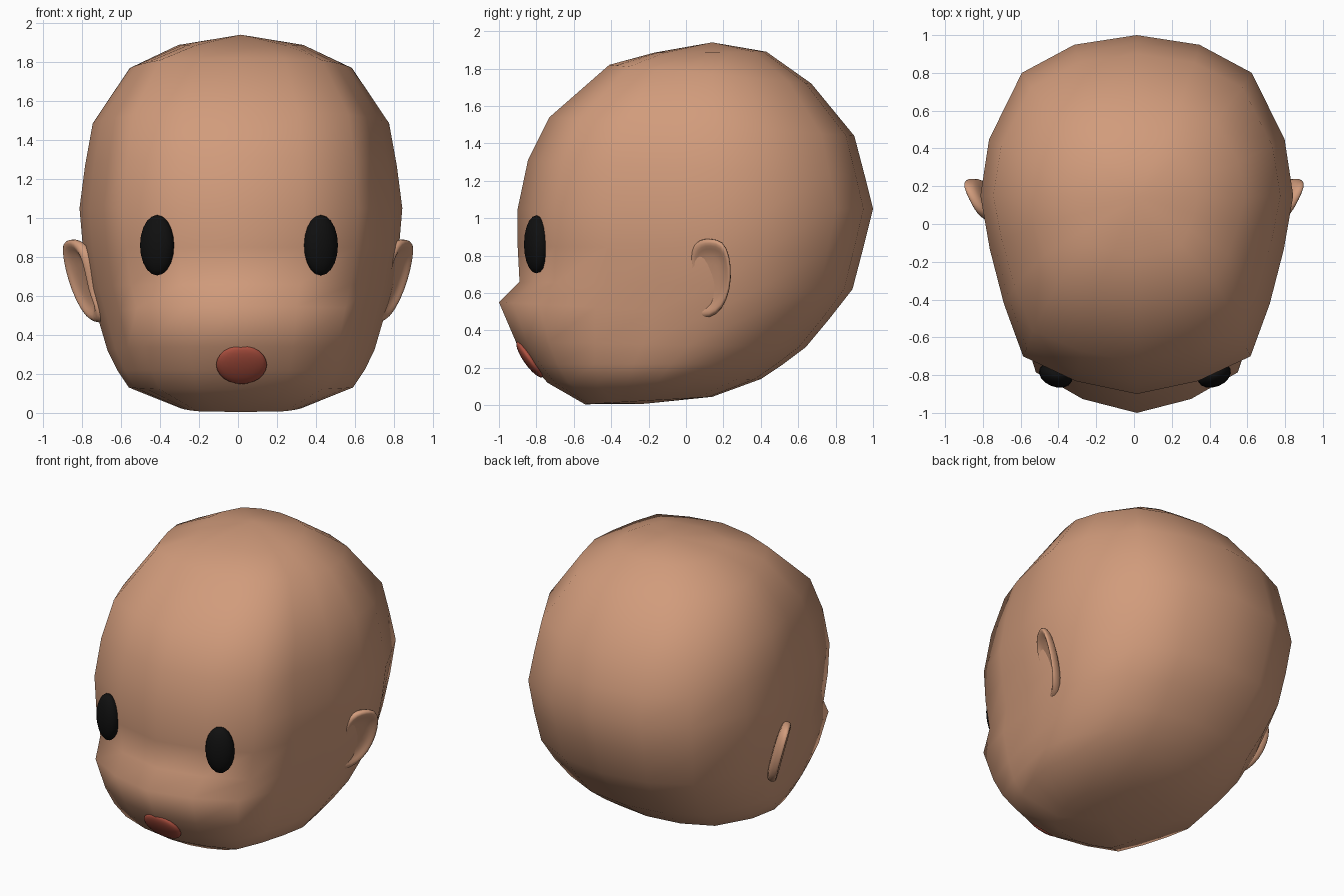
import bpy, bmesh, math
from mathutils import Vector, Matrix

if "Cube" in bpy.data.objects:
    bpy.data.objects.remove(bpy.data.objects["Cube"])

def material(name, rgb):
    m = bpy.data.materials.new(name)
    m.diffuse_color = (*rgb, 1)
    m.use_nodes = True
    m.node_tree.nodes["Principled BSDF"].inputs["Base Color"].default_value = m.diffuse_color
    return m

skin = material("skin", (0.64, 0.33, 0.20))
black = material("eye_black", (0.005, 0.005, 0.005))
red = material("mouth_red", (0.42, 0.08, 0.05))

def finish(name, bm, mat):
    bmesh.ops.recalc_face_normals(bm, faces=bm.faces)
    for f in bm.faces:
        f.smooth = True
    me = bpy.data.meshes.new(name)
    bm.to_mesh(me)
    bm.free()
    me.materials.append(mat)
    ob = bpy.data.objects.new(name, me)
    bpy.context.collection.objects.link(ob)
    return ob

def loft(bm, rings, start, end=None):
    """Skin closed rings, closing the ends with a fan to a point."""
    rows = [[bm.verts.new(p) for p in r] for r in rings]
    n = len(rows[0])
    for a, b in zip(rows, rows[1:]):
        for i in range(n):
            j = (i + 1) % n
            bm.faces.new((a[i], a[j], b[j], b[i]))
    for row, p in ((rows[0], start), (rows[-1], end)):
        tip = bm.verts.new(p)
        for i in range(n):
            bm.faces.new((row[i], row[(i + 1) % n], tip))

# Head: one half outline (x/width, back-to-front position) scaled per ring
OUTLINE = [(0, 1), (.40, .94), (.735, .765), (.945, .35), (1, 0), (.94, -.27),
           (.85, -.545), (.727, -.81), (.39, -.935), (0, -1)]
# z front, z back, y front, y back, y widest, half width
RINGS = [(1.885, 1.89, -.17, .43, .14, .32),
         (1.82, 1.72, -.41, .67, .14, .57),
         (1.54, 1.44, -.73, .90, .15, .76),
         (1.31, 1.23, -.845, .955, .15, .80),
         (1.05, 1.05, -.90, 1.0, .15, .828),
         (.85, .83, -.90, .945, .15, .81),
         (.66, .62, -.89, .89, .15, .775),
         (.55, .46, -1.0, .765, .13, .735),
         (.34, .31, -.91, .64, .02, .685),
         (.22, .22, -.83, .52, -.08, .635),
         (.12, .14, -.74, .40, -.15, .575),
         (.005, .045, -.54, .14, -.22, .31)]
CX = 0.015
rings = []
full = OUTLINE + [(-x, v) for x, v in OUTLINE[-2:0:-1]]
for zf, zb, yf, yb, yc, w in RINGS:
    ring = []
    for u, v in full:
        y = yc + v * ((yb - yc) if v > 0 else (yc - yf))
        t = (y - yf) / (yb - yf)
        ring.append((CX + u * w, y, zf + (zb - zf) * t))
    rings.append(ring)
bm = bmesh.new()
loft(bm, rings, (CX, .14, 1.94), (CX, -.22, .008))
finish("head", bm, skin)

# Ears: a flared plate with a raised rim and a hollow
EAR = [(.13, .892), (.20, .88), (.235, .80), (.245, .68), (.222, .56), (.165, .48),
       (.08, .453), (.025, .49), (.028, .55), (.045, .63), (.018, .75), (.025, .84), (.07, .887)]
EY, EZ = .135, .68

def ear(name, side):
    def point(y, z, s, off):
        y, z = (y - EY) * s, (z - EZ) * s
        x = .825 + .5 * y + .28 * z + off
        return (side * x, EY + y, EZ + z)
    layers = [(.85, -.075), (1, -.055), (1.01, -.015), (.9, .003), (.74, -.015), (.6, -.03)]
    bm = bmesh.new()
    loft(bm, [[point(y, z, s, o) for y, z in EAR] for s, o in layers],
         point(EY, EZ, 0, -.085), point(EY, EZ, 0, -.035))
    ob = finish(name, bm, skin)
    ob.modifiers.new("smooth", "SUBSURF").levels = 1
    ob.modifiers["smooth"].render_levels = 1

ear("right_ear", 1)
ear("left_ear", -1)

def ellipsoid(name, centre, radii, rot, mat, seg=16, rows=10):
    bm = bmesh.new()
    m = Matrix.Translation(centre) @ rot @ Matrix.Diagonal((*radii, 1))
    bmesh.ops.create_uvsphere(bm, u_segments=seg, v_segments=rows, radius=1, matrix=m)
    finish(name, bm, mat)

# Eyes: upright ovals turned to follow the face
for name, x, s in (("left_eye", -.415, -1), ("right_eye", .425, 1)):
    ellipsoid(name, (x, -.80, .86), (.092, .062, .155),
              Matrix.Rotation(s * math.radians(22), 4, "Z"), black)

# Mouth: thin oval lying on the sloping chin
ellipsoid("mouth", (.018, -.835, .247), (.13, .034, .118),
          Matrix.Rotation(math.radians(35), 4, "X"), red, 24, 12)
